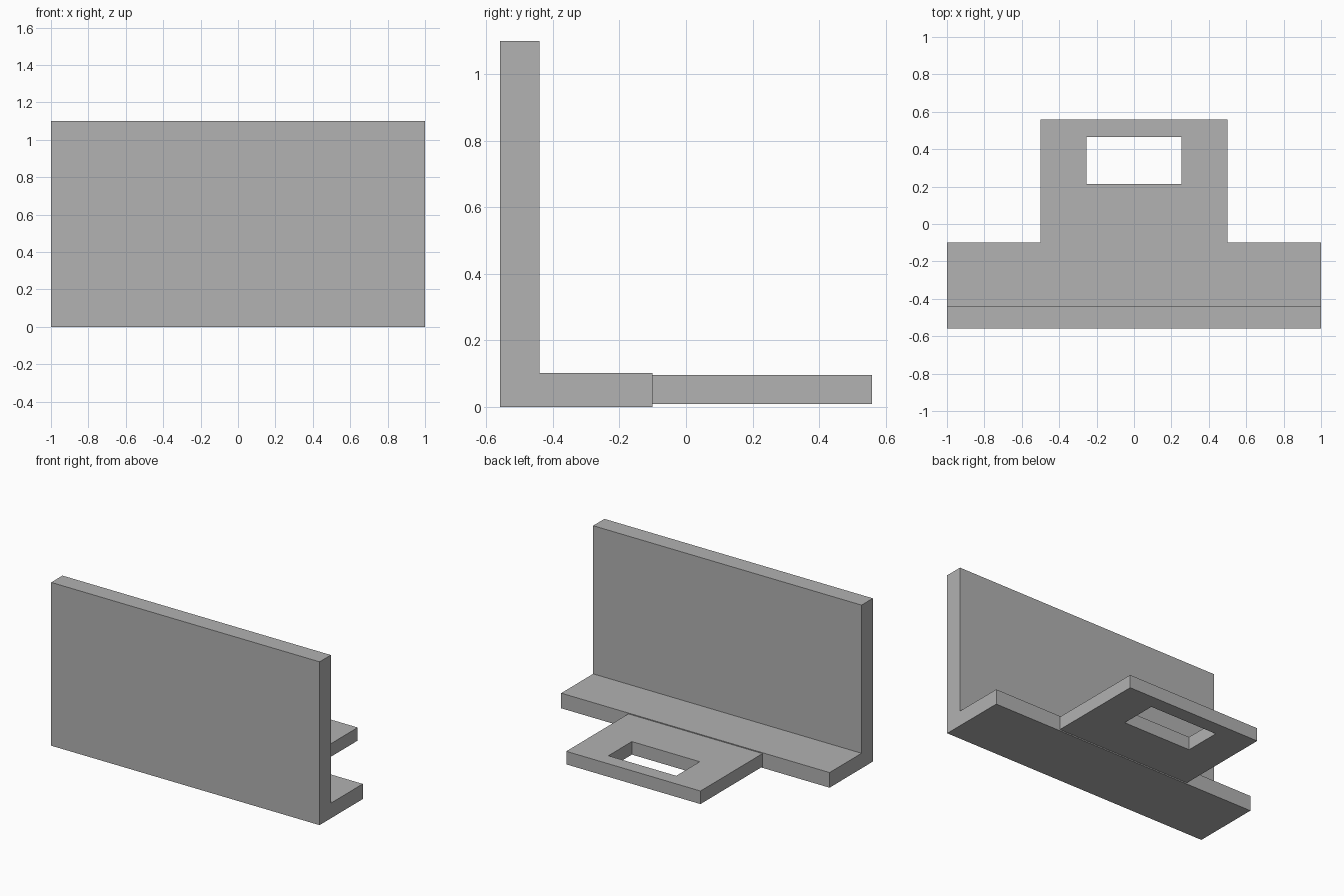
import bpy
import bmesh
from mathutils import Vector

cube = bpy.data.objects.get("Cube")
if cube:
    bpy.data.objects.remove(cube, do_unlink=True)

grey = bpy.data.materials.new("plain_grey")
grey.use_nodes = True
grey.diffuse_color = (0.445, 0.445, 0.445, 1)
grey.node_tree.nodes["Principled BSDF"].inputs["Base Color"].default_value = grey.diffuse_color


def extruded(name, faces, offset):
    """Extrude a flat set of polygons along an offset into a closed solid."""
    bm = bmesh.new()
    for points in faces:
        bm.faces.new([bm.verts.new(p) for p in points])
    bmesh.ops.remove_doubles(bm, verts=bm.verts[:], dist=1e-5)
    result = bmesh.ops.extrude_face_region(bm, geom=bm.faces[:], use_keep_orig=True)
    moved = [v for v in result["geom"] if isinstance(v, bmesh.types.BMVert)]
    bmesh.ops.translate(bm, verts=moved, vec=Vector(offset))
    bmesh.ops.recalc_face_normals(bm, faces=bm.faces[:])
    mesh = bpy.data.meshes.new(name)
    bm.to_mesh(mesh)
    bm.free()
    mesh.materials.append(grey)
    obj = bpy.data.objects.new(name, mesh)
    bpy.context.collection.objects.link(obj)
    return obj


def rectangle(x0, x1, y0, y1, z):
    return [(x0, y0, z), (x1, y0, z), (x1, y1, z), (x0, y1, z)]


# Upright plate and foot flange share one L-shaped profile
front, inner, seam, back = -0.56, -0.44, -0.10, 0.56
profile = [(front, 0), (seam, 0), (seam, 0.102), (inner, 0.102), (inner, 1.1), (front, 1.1)]
extruded("angle_plate", [[(-1, y, z) for y, z in profile]], (2, 0, 0))

# Rear tab: a ring of quads around a rectangular slot
bottom, thickness = 0.008, 0.088
outer = rectangle(-0.5, 0.5, seam, back, bottom)
slot = rectangle(-0.253, 0.253, 0.215, 0.465, bottom)
ring = [[outer[i], outer[(i + 1) % 4], slot[(i + 1) % 4], slot[i]] for i in range(4)]
extruded("slotted_tab", ring, (0, 0, thickness))
